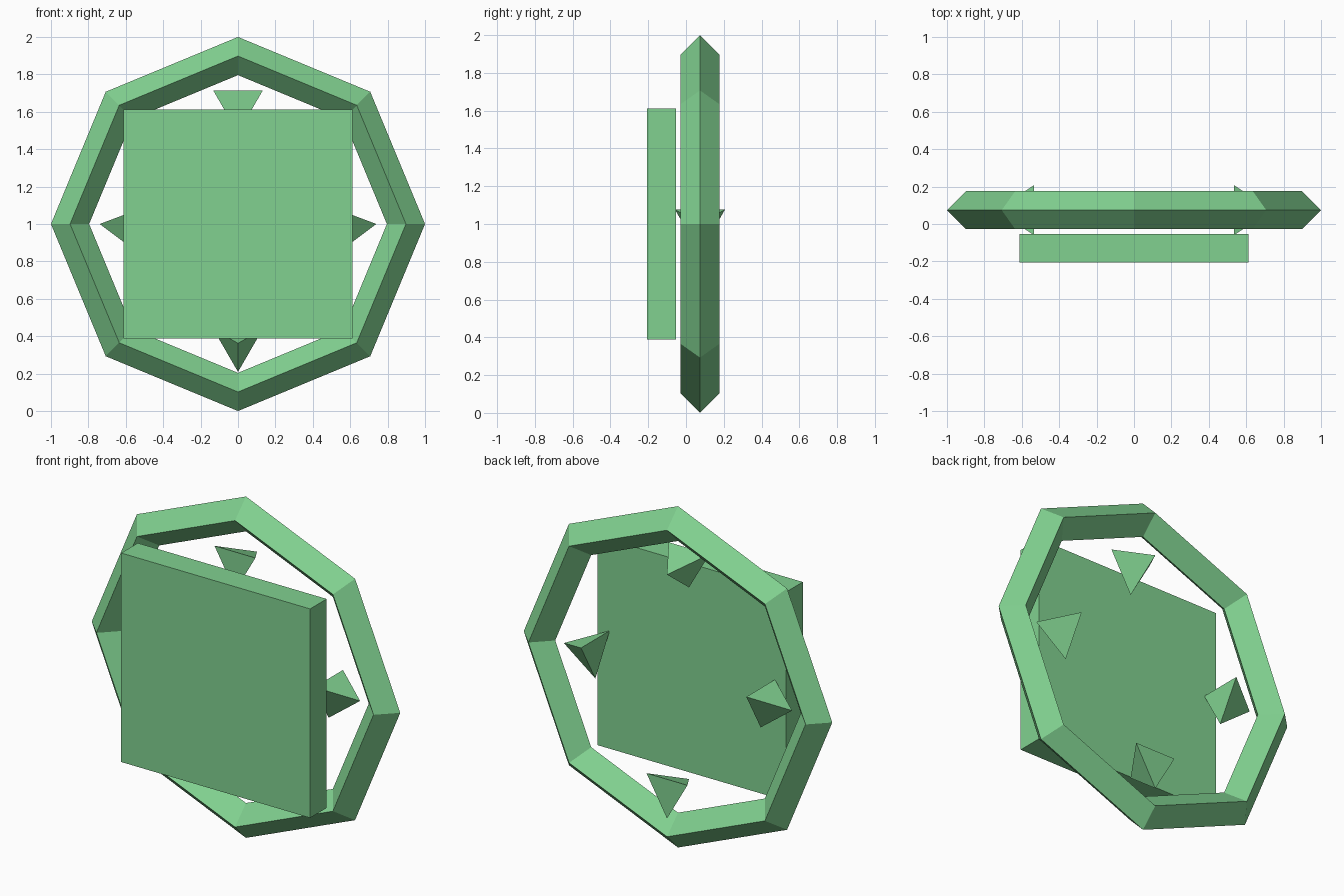
import bpy
import math
from mathutils import Matrix, Vector

cube = bpy.data.objects.get("Cube")
if cube:
    bpy.data.objects.remove(cube, do_unlink=True)

# One flat green for every part
green = bpy.data.materials.new("soft green")
green.use_nodes = True
colour = (0.22, 0.64, 0.28, 1)
green.diffuse_color = colour
green.node_tree.nodes["Principled BSDF"].inputs["Base Color"].default_value = colour

UNIT = 1 / 9.8        # ring tube radius; all sizes are multiples of it
RING_Y = 0.074


def finish(name):
    obj = bpy.context.object
    obj.name = name
    obj.data.materials.append(green)
    return obj


# Eight-sided ring with a diamond section, standing upright
bpy.ops.mesh.primitive_torus_add(
    major_segments=8, minor_segments=4, major_radius=8.8 * UNIT,
    minor_radius=UNIT, location=(0, RING_Y, 1), rotation=(math.pi / 2, 0, 0))
finish("outer_ring")

# Square slab in front of the ring
bpy.ops.mesh.primitive_cube_add(size=1, location=(0, RING_Y - 2 * UNIT, 1))
panel = finish("front_panel")
panel.scale = (12 * UNIT, 1.5 * UNIT, 12 * UNIT)


# Three-sided spike: apex along the given axis, one base corner pointing down
def spike(name, x, z, axis):
    bpy.ops.mesh.primitive_cone_add(vertices=3, radius1=1.5 * UNIT,
                                    radius2=0, depth=2 * UNIT)
    obj = finish(name)
    apex, corner = Vector(axis), Vector((0, 0, -1))
    turn = Matrix((corner.cross(apex), corner, apex)).transposed().to_4x4()
    obj.matrix_world = Matrix.Translation((x, RING_Y, 1 + z)) @ turn


OFFSET = 6.25 * UNIT
spike("left_spike", OFFSET, 0, (1, 0, 0))
spike("right_spike", -OFFSET, 0, (-1, 0, 0))
spike("top_spike", 0, OFFSET, (0, 1, 0))
spike("bottom_spike", 0, -OFFSET, (0, -1, 0))
